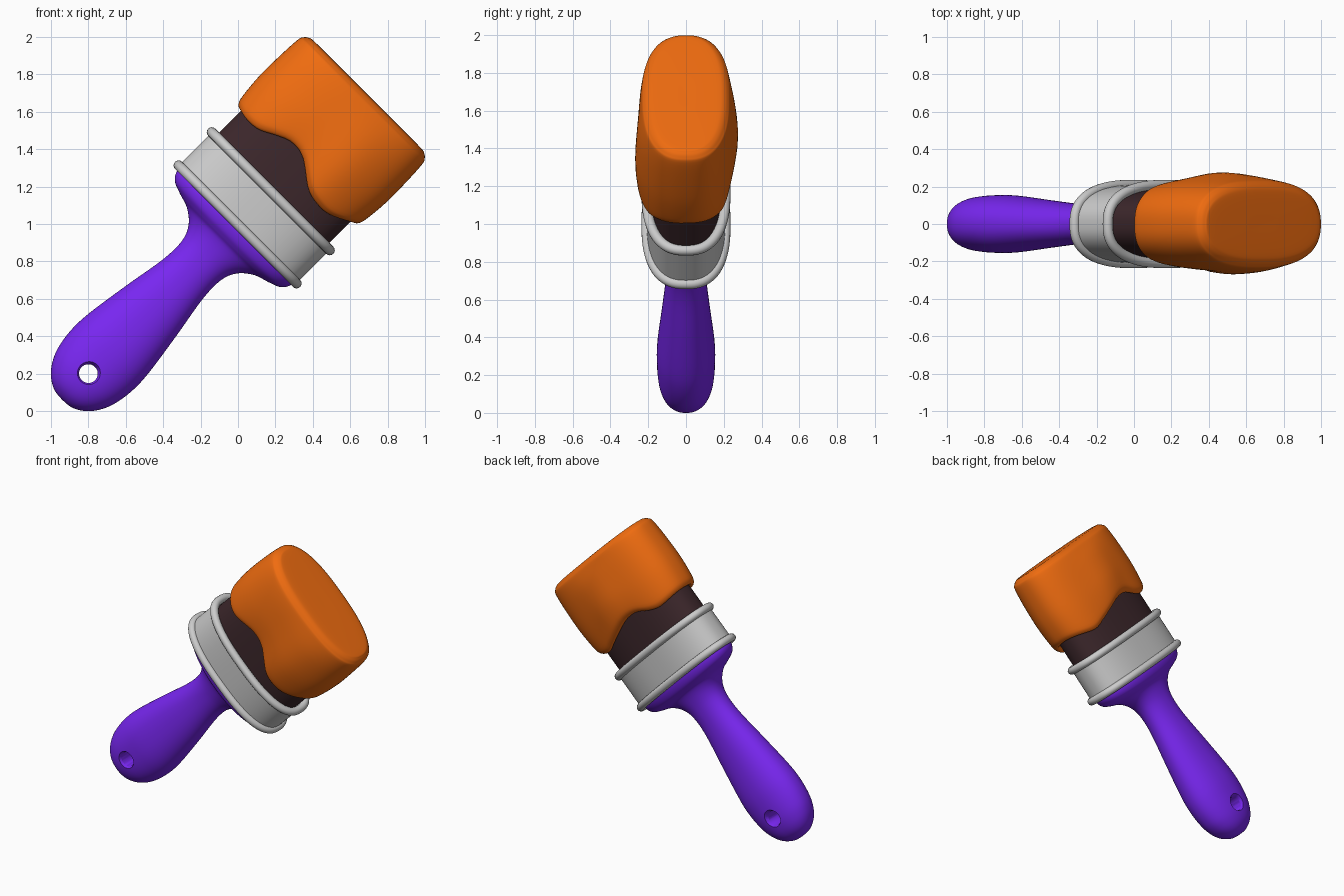
import bpy, bmesh, math
from mathutils import Vector

if "Cube" in bpy.data.objects:
    bpy.data.objects.remove(bpy.data.objects["Cube"])

R2 = math.sqrt(2)
SEG = 96


def place(s, t, y):
    # s runs along the tilted brush axis, t across its width
    return Vector((-1 + (s + t) / R2, y, (s - t) / R2))


def spline(pts, sub):
    # smooth curve through the points
    pts = [Vector(p) for p in pts]
    out = []
    for i in range(len(pts) - 1):
        a, b = pts[max(i - 1, 0)], pts[i]
        c, d = pts[i + 1], pts[min(i + 2, len(pts) - 1)]
        for k in range(sub):
            u = k / sub
            out.append(0.5 * (2 * b + (c - a) * u + (2 * a - 5 * b + 4 * c - d) * u * u
                              + (3 * b - a - 3 * c + d) * u ** 3))
    return out + [pts[-1]]


def loft(name, profile, color=None, n=2.5, closed=False, angle=40):
    # profile(c, q) gives (s, half width, half depth) rows for one direction
    bm = bmesh.new()
    cols = []
    for i in range(SEG):
        a = 2 * math.pi * i / SEG
        c = math.copysign(abs(math.cos(a)) ** (2 / n), math.cos(a))
        q = math.copysign(abs(math.sin(a)) ** (2 / n), math.sin(a))
        cols.append([bm.verts.new(place(s, w * c, d * q)) for s, w, d in profile(c, q)])
    rows = len(cols[0])
    for i in range(SEG):
        A, B = cols[i], cols[(i + 1) % SEG]
        for k in range(rows if closed else rows - 1):
            m = (k + 1) % rows
            bm.faces.new((A[k], B[k], B[m], A[m]))
    if not closed:
        bm.faces.new([col[0] for col in cols])
        bm.faces.new([col[-1] for col in cols])
    bmesh.ops.remove_doubles(bm, verts=bm.verts, dist=1e-5)
    bmesh.ops.recalc_face_normals(bm, faces=bm.faces)
    me = bpy.data.meshes.new(name)
    bm.to_mesh(me)
    bm.free()
    ob = bpy.data.objects.new(name, me)
    bpy.context.collection.objects.link(ob)
    if color:
        mat = bpy.data.materials.new(name + "_color")
        mat.diffuse_color = (*color, 1)
        mat.use_nodes = True
        mat.node_tree.nodes["Principled BSDF"].inputs["Base Color"].default_value = mat.diffuse_color
        me.materials.append(mat)
    smooth(ob, angle)
    return ob


def smooth(ob, angle):
    bpy.ops.object.select_all(action='DESELECT')
    ob.select_set(True)
    bpy.context.view_layer.objects.active = ob
    bpy.ops.object.shade_smooth_by_angle(angle=math.radians(angle))


# handle: rounded grip, narrow neck, flared shoulder
handle_rows = spline([
    (.085, .004, .003), (.091, .06, .045), (.115, .11, .083), (.15, .15, .112),
    (.2, .185, .133), (.27, .213, .147), (.38, .23, .154), (.51, .226, .152),
    (.757, .19, .128), (.997, .15, .107), (1.138, .148, .106), (1.225, .184, .118),
    (1.283, .255, .138), (1.308, .33, .162), (1.335, .397, .186), (1.375, .428, .2),
    (1.42, .432, .202)], 4)
handle = loft("handle", lambda c, q: handle_rows, (.19, .02, .88), n=2.2)

# hanging hole, slightly flared at both mouths
bm = bmesh.new()
rings = []
for y, r in ((-.25, .13), (-.15, .064), (-.125, .05), (.125, .05), (.15, .064), (.25, .13)):
    rings.append([bm.verts.new(place(.283 + r * math.cos(2 * math.pi * i / 40),
                                     r * math.sin(2 * math.pi * i / 40), y)) for i in range(40)])
for a, b in zip(rings, rings[1:]):
    for i in range(40):
        j = (i + 1) % 40
        bm.faces.new((a[i], a[j], b[j], b[i]))
bm.faces.new(rings[0])
bm.faces.new(rings[-1])
bmesh.ops.recalc_face_normals(bm, faces=bm.faces)
me = bpy.data.meshes.new("hole_cutter")
bm.to_mesh(me)
bm.free()
cutter = bpy.data.objects.new("hole_cutter", me)
cutter.hide_render = True
bpy.context.collection.objects.link(cutter)
mod = handle.modifiers.new("hole", 'BOOLEAN')
mod.operation = 'DIFFERENCE'
mod.solver = 'EXACT'
mod.object = cutter
bpy.context.view_layer.objects.active = handle
bpy.ops.object.modifier_apply(modifier="hole")
bpy.data.objects.remove(cutter)
smooth(handle, 35)

# metal ferrule band and its two rolled rims
band = [(1.41, .445, .208), (1.662, .445, .208), (1.662, .42, .186), (1.41, .42, .186)]
loft("ferrule", lambda c, q: band, closed=True)
for name, s0 in (("lower_rim", 1.411), ("upper_rim", 1.662)):
    rim = [(s0 + .027 * math.sin(k * math.pi / 8), .446 + .027 * math.cos(k * math.pi / 8),
            .209 + .027 * math.cos(k * math.pi / 8)) for k in range(16)]
    loft(name, lambda c, q: rim, closed=True, angle=60)

# bristles
loft("bristles", lambda c, q: [(1.43, .417, .186), (2.1, .417, .186)], (.045, .02, .024))

# paint: wavy dripping edge, different on front and back
front = spline([(-.46, 1.86), (-.375, 1.843), (-.29, 1.85), (-.2, 1.893), (-.12, 1.925),
                (-.03, 1.922), (.042, 1.88), (.14, 1.812), (.233, 1.789), (.325, 1.798),
                (.46, 1.865)], 6)
back = spline([(-.46, 1.86), (-.33, 1.843), (-.25, 1.86), (-.14, 1.91), (-.03, 1.912),
               (.1, 1.875), (.2, 1.845), (.31, 1.82), (.46, 1.865)], 6)


def edge(c, q):
    t = c * .45
    pts = front if q < 0 else back
    for a, b in zip(pts, pts[1:]):
        if t <= b[0]:
            return a[1] + (b[1] - a[1]) * (t - a[0]) / (b[0] - a[0])
    return pts[-1][1]


def paint_rows(c, q):
    e = edge(c, q)
    L = 2.35 - e
    # soft lumps where the paint is thicker
    lump = .026 * math.exp(-((c * .47 - (.18 if q < 0 else .0)) / .16) ** 2)
    return spline([
        (e + .035, .41, .18), (e + .008, .424, .197), (e, .436, .212 + lump * .2),
        (e + .014, .453, .23 + lump * .5), (e + .055, .466, .242 + lump * .8),
        (e + L * .4, .479, .25 + lump), (e + L * .75, .477, .247 + lump * .6),
        (2.34, .47, .236), (2.368, .458, .222), (2.386, .436, .2),
        (2.393, .4, .168), (2.395, .2, .084), (2.395, .01, .004)], 4)


loft("paint", paint_rows, (.87, .15, .005), angle=80)
